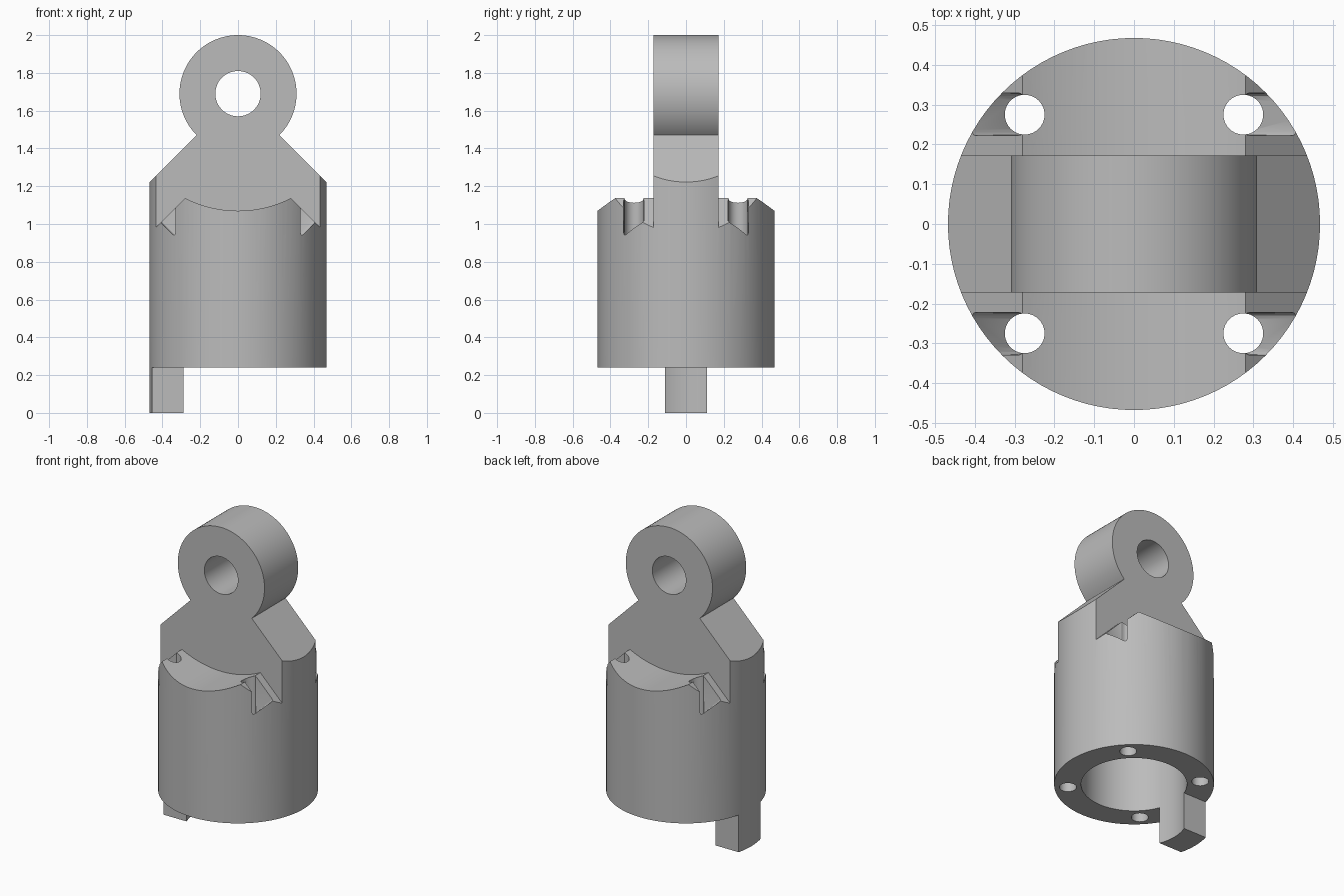
import bpy, bmesh, math

cube = bpy.data.objects.get("Cube")
if cube:
    bpy.data.objects.remove(cube, do_unlink=True)

RADIUS, BASE_Z, PIVOT_Z = 0.468, 0.24, 1.69
LUG_HALF, RING_R = 0.172, 0.31

steel = bpy.data.materials.new("grey_steel")
steel.use_nodes = True
GREY = (0.5, 0.5, 0.5, 1)
steel.diffuse_color = GREY
steel.node_tree.nodes["Principled BSDF"].inputs["Base Color"].default_value = GREY


def prism(name, profile, y0, y1, bevel=0):
    """Extrude an x-z profile along y."""
    bm = bmesh.new()
    face = bm.faces.new([bm.verts.new((x, y0, z)) for x, z in profile])
    ext = bmesh.ops.extrude_face_region(bm, geom=[face])["geom"]
    moved = [v for v in ext if isinstance(v, bmesh.types.BMVert)]
    bmesh.ops.translate(bm, verts=moved, vec=(0, y1 - y0, 0))
    if bevel:
        bmesh.ops.bevel(bm, geom=bm.edges[:], offset=bevel, segments=3,
                        profile=0.5, affect='EDGES')
    bmesh.ops.recalc_face_normals(bm, faces=bm.faces[:])
    mesh = bpy.data.meshes.new(name)
    bm.to_mesh(mesh)
    bm.free()
    mesh.materials.append(steel)
    ob = bpy.data.objects.new(name, mesh)
    bpy.context.collection.objects.link(ob)
    return ob


def cylinder(name, r, z0, z1, x=0, y=0, sides=96):
    bpy.ops.mesh.primitive_cylinder_add(vertices=sides, radius=r, depth=z1 - z0,
                                        location=(x, y, (z0 + z1) / 2))
    ob = bpy.context.object
    ob.name = name
    ob.data.materials.append(steel)
    return ob


def combine(target, tool, operation):
    """Apply a boolean and discard the tool object."""
    tool.hide_render = True
    bpy.context.view_layer.update()
    mod = target.modifiers.new(operation, 'BOOLEAN')
    mod.operation, mod.object, mod.solver = operation, tool, 'EXACT'
    bpy.context.view_layer.objects.active = target
    bpy.ops.object.modifier_apply(modifier=mod.name)
    bpy.data.objects.remove(tool, do_unlink=True)


def arc(r, start, end, steps):
    angles = [math.radians(start + (end - start) * i / steps) for i in range(steps + 1)]
    return [(r * math.cos(a), PIVOT_Z + r * math.sin(a)) for a in angles]


# Body: dished top, centred on the pivot, with 45 degree shoulders
half = math.degrees(math.asin(0.28 / 0.62))
dish = arc(0.62, -90 + half, -90 - half, 24)
shoulder = dish[0][1] - 0.22
body = prism("socket_body",
             [(-0.5, BASE_Z), (0.5, BASE_Z), (0.5, shoulder)] + dish + [(-0.5, shoulder)],
             -0.6, 0.6)

# Lug: eye on a 45 degree shouldered plate
eye = arc(RING_R, -45, 225, 72)
lug = prism("lug", [(-0.5, 0.9), (0.5, 0.9), (0.5, PIVOT_Z - 0.5)] + eye
            + [(-0.5, PIVOT_Z - 0.5)], -LUG_HALF, LUG_HALF)
combine(body, lug, 'UNION')

# Drive key under the rim
key = prism("drive_key", [(-0.6, 0), (-0.2, 0), (-0.2, 0.3), (-0.6, 0.3)], -0.112, 0.112)
combine(body, key, 'UNION')
combine(body, cylinder("round_blank", RADIUS, -0.1, 2.2), 'INTERSECT')

# Bore from below and pivot hole through the eye
combine(body, cylinder("bore", RING_R, -0.2, 0.85), 'DIFFERENCE')
pin = prism("pin_hole", arc(0.12, 0, 354, 59), -0.5, 0.5)
combine(body, pin, 'DIFFERENCE')

# Screw holes with slanted pockets opening through the wall
for sx in (-1, 1):
    for sy in (-1, 1):
        pocket = prism("pocket", [(sx * 0.277, 0.877), (sx * 0.6, 1.2),
                                  (sx * 0.6, 1.5), (sx * 0.277, 1.5)],
                       sy * 0.222, sy * 0.33, 0.015)
        combine(body, pocket, 'DIFFERENCE')
        hole = cylinder("screw_hole", 0.05, 0.1, 1.4, sx * 0.275, sy * 0.275, 40)
        combine(body, hole, 'DIFFERENCE')

bpy.ops.object.select_all(action='DESELECT')
body.select_set(True)
bpy.context.view_layer.objects.active = body
bpy.ops.object.shade_smooth_by_angle(angle=math.radians(25))
